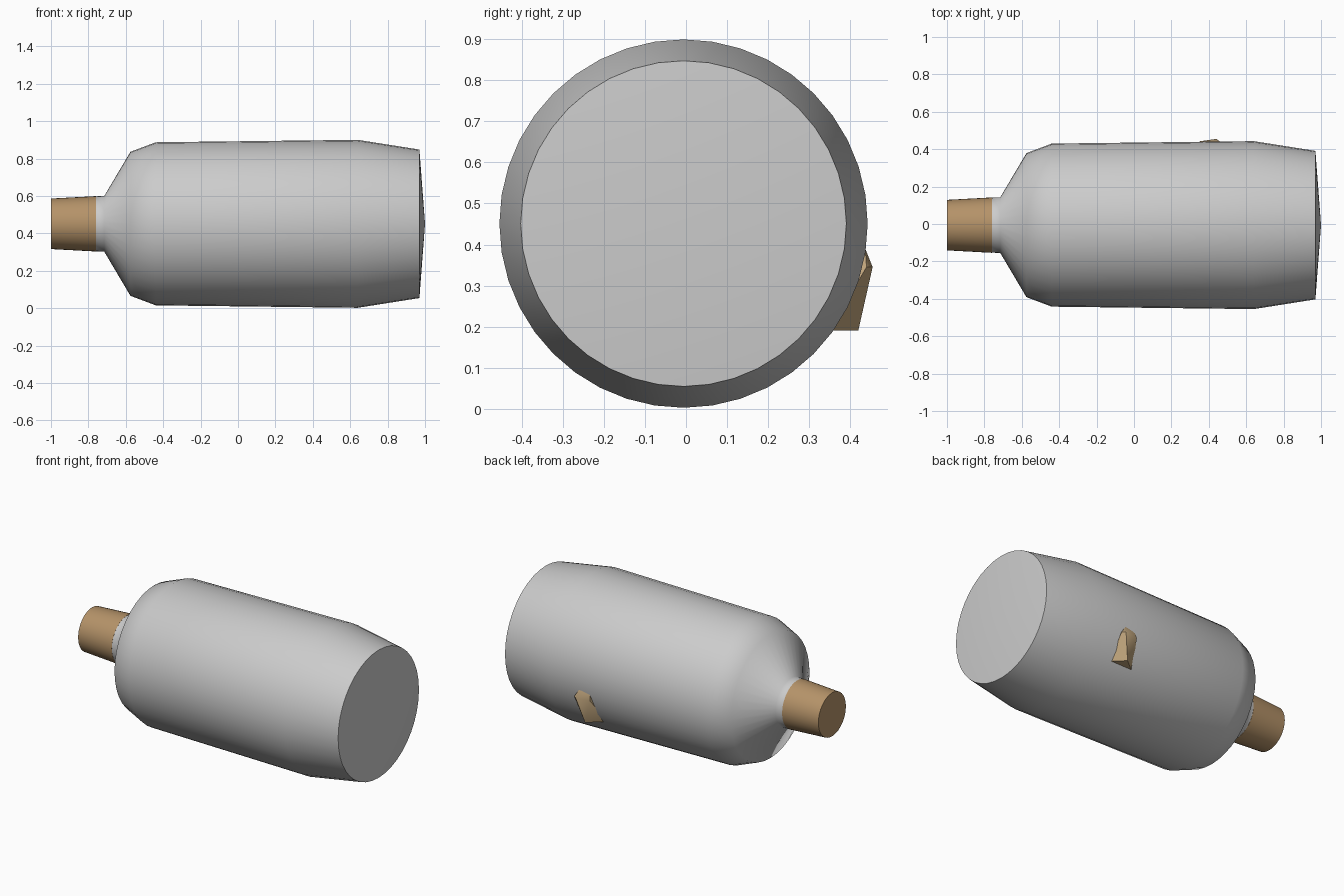
import bpy, bmesh, math
from mathutils import Vector

if "Cube" in bpy.data.objects:
    bpy.data.objects.remove(bpy.data.objects["Cube"])

SIDES = 40
CY, CZ = -0.006, 0.451   # bottle axis

cork_mat = bpy.data.materials.new("cork_brown")
cork_mat.diffuse_color = (0.46, 0.29, 0.14, 1)
cork_mat.use_nodes = True
cork_mat.node_tree.nodes["Principled BSDF"].inputs["Base Color"].default_value = cork_mat.diffuse_color
wood_mat = bpy.data.materials.new("wood_tan")
wood_mat.diffuse_color = (0.52, 0.37, 0.20, 1)
wood_mat.use_nodes = True
wood_mat.node_tree.nodes["Principled BSDF"].inputs["Base Color"].default_value = wood_mat.diffuse_color


def finish(name, bm, mat=None, angle=60):
    bmesh.ops.recalc_face_normals(bm, faces=bm.faces)
    mesh = bpy.data.meshes.new(name)
    bm.to_mesh(mesh)
    bm.free()
    obj = bpy.data.objects.new(name, mesh)
    bpy.context.collection.objects.link(obj)
    if mat:
        mesh.materials.append(mat)
    bpy.ops.object.select_all(action='DESELECT')
    obj.select_set(True)
    bpy.context.view_layer.objects.active = obj
    bpy.ops.object.shade_smooth_by_angle(angle=math.radians(angle))
    return obj


def lathe(name, profile, mat=None):
    """Turn an (x, radius) profile about the bottle axis."""
    bm = bmesh.new()
    verts = [bm.verts.new((x, CY, CZ + r)) for x, r in profile]
    edges = [bm.edges.new(pair) for pair in zip(verts, verts[1:])]
    bmesh.ops.spin(bm, geom=verts + edges, cent=(0, CY, CZ), axis=(1, 0, 0),
                   angle=math.tau, steps=SIDES)
    bmesh.ops.remove_doubles(bm, verts=bm.verts, dist=1e-4)
    return finish(name, bm, mat)


# Bottle lying on its side, with a shallow conical base
lathe("bottle", [(-0.76, 0.147), (-0.715, 0.149), (-0.575, 0.385),
                 (-0.44, 0.436), (0.64, 0.449), (0.97, 0.397), (1.0, 0)])

# Tapered stopper
lathe("cork", [(-1.0, 0), (-1.0, 0.135), (-0.76, 0.148), (-0.76, 0)], cork_mat)

# Corner of the wooden piece poking through the back of the bottle
bm = bmesh.new()
for p in [(0.30, 0.34, 0.19), (0.40, 0.42, 0.19), (0.47, 0.35, 0.19),
          (0.35, 0.442, 0.345), (0.44, 0.455, 0.345), (0.46, 0.44, 0.345),
          (0.36, 0.43, 0.39), (0.43, 0.437, 0.39), (0.40, 0.33, 0.39)]:
    bm.verts.new(Vector(p))
bmesh.ops.convex_hull(bm, input=bm.verts)
finish("wooden_piece", bm, wood_mat, 40)
